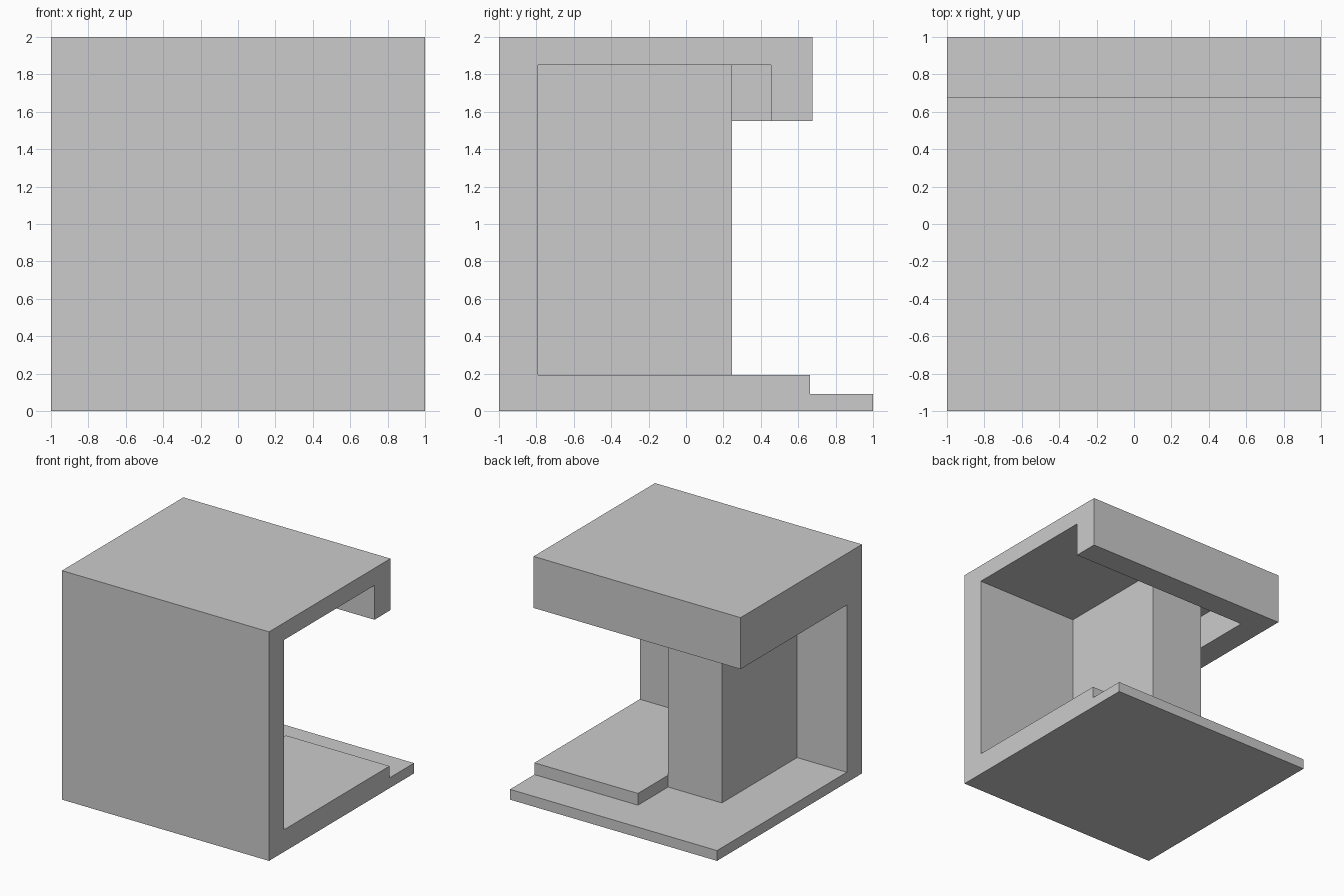
import bpy, bmesh

if "Cube" in bpy.data.objects:
    bpy.data.objects.remove(bpy.data.objects["Cube"])


def finish(name, bm):
    bmesh.ops.recalc_face_normals(bm, faces=bm.faces)
    mesh = bpy.data.meshes.new(name)
    bm.to_mesh(mesh)
    bm.free()
    ob = bpy.data.objects.new(name, mesh)
    bpy.context.collection.objects.link(ob)
    return ob


def extrude_x(name, profile, x0, x1):
    """Extrude a (y, z) profile from x0 to x1."""
    bm = bmesh.new()
    face = bm.faces.new([bm.verts.new((x0, y, z)) for y, z in profile])
    res = bmesh.ops.extrude_face_region(bm, geom=[face])
    verts = [v for v in res["geom"] if isinstance(v, bmesh.types.BMVert)]
    bmesh.ops.translate(bm, verts=verts, vec=(x1 - x0, 0, 0))
    return finish(name, bm)


def box(name, x, y, z):
    return extrude_x(name, [(y[0], z[0]), (y[1], z[0]), (y[1], z[1]), (y[0], z[1])], *x)


# C-shaped shell: base plate, front wall, roof and hanging back lip
housing = extrude_x("housing", [
    (-1, 0), (1, 0), (1, 0.09), (-0.79, 0.09), (-0.79, 1.85),
    (0.455, 1.85), (0.455, 1.55), (0.675, 1.55), (0.675, 2), (-1, 2)], -1, 1)

parts = [
    # raised floor on the right half
    box("raised_floor", (0, 1), (-0.9, 0.663), (0.05, 0.193)),
    # hanging lip along the left edge of the roof
    box("side_lip", (-1, -0.78), (-0.9, 0.6), (1.55, 1.93)),
    # thick dividing wall
    box("divider", (-0.52, 0), (-0.9, 0.247), (0.04, 1.92)),
]

# Fuse all parts into one solid
bpy.context.view_layer.objects.active = housing
for part in parts:
    mod = housing.modifiers.new(part.name, "BOOLEAN")
    mod.operation = "UNION"
    mod.solver = "EXACT"
    mod.object = part
    bpy.ops.object.modifier_apply(modifier=mod.name)
    bpy.data.objects.remove(part)

# Merge leftover coplanar faces
bm = bmesh.new()
bm.from_mesh(housing.data)
bmesh.ops.remove_doubles(bm, verts=bm.verts, dist=1e-5)
bmesh.ops.dissolve_limit(bm, angle_limit=0.01, verts=bm.verts, edges=bm.edges)
bm.to_mesh(housing.data)
bm.free()
